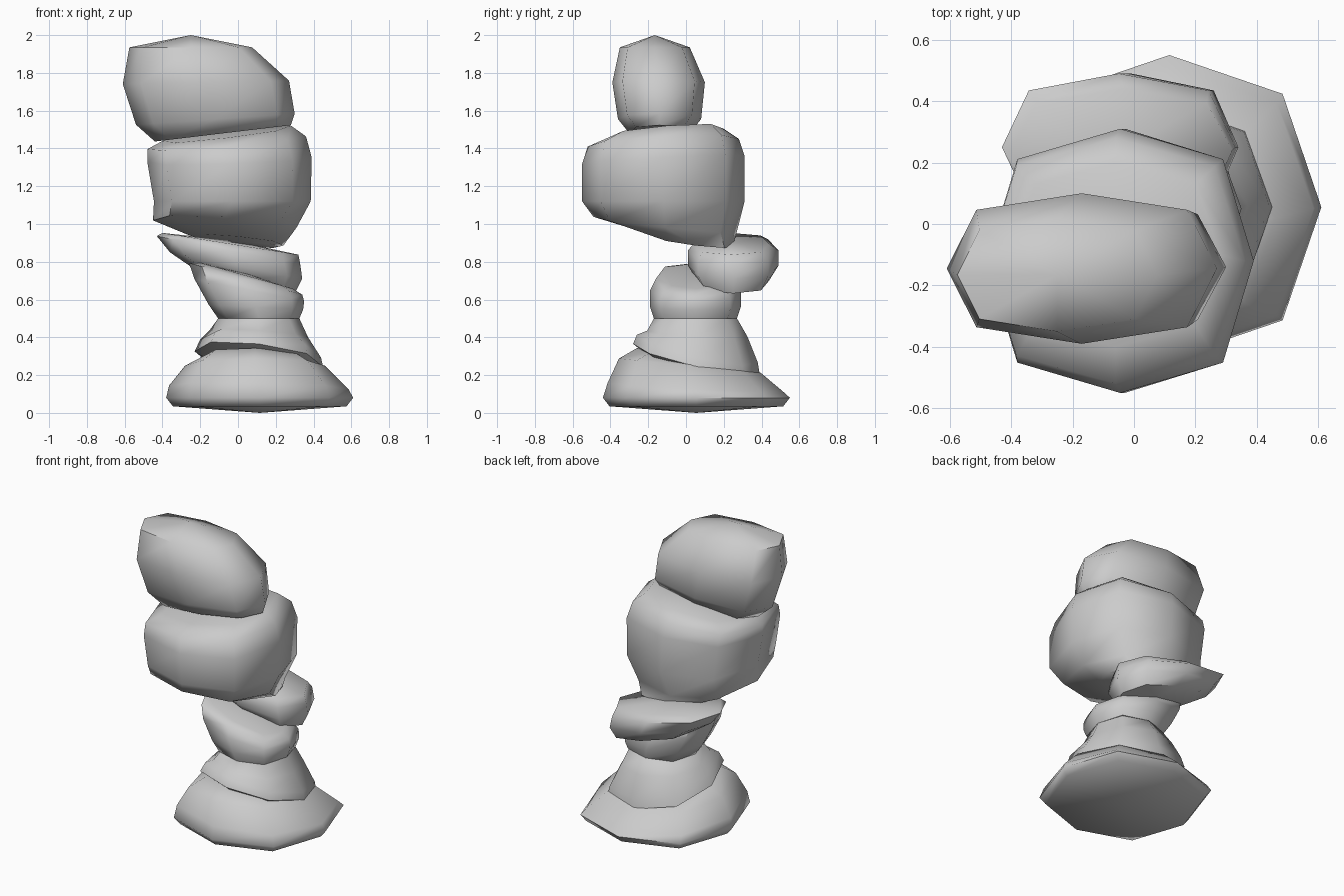
import bpy, bmesh, math

SIDES = 8


def stone(name, rings, bulge=(0.0, 0.0), diag=0.77):
    """Loft octagonal rings (cx, cy, z, rx, ry, slope_x, slope_y) closed by poles."""
    bm = bmesh.new()
    loops = []
    for cx, cy, z, rx, ry, sx, sy in rings:
        loop = []
        for i in range(SIDES):
            a = i * math.tau / SIDES
            k = diag / math.cos(math.pi / 4) if i % 2 else 1.0  # squared-off corners
            dx, dy = rx * k * math.cos(a), ry * k * math.sin(a)
            loop.append(bm.verts.new((cx + dx, cy + dy, z + sx * dx + sy * dy)))
        loops.append(loop)
    for low, high in zip(loops, loops[1:]):
        for i in range(SIDES):
            j = (i + 1) % SIDES
            bm.faces.new((low[i], low[j], high[j], high[i]))
    for loop, ring, dz in ((loops[0], rings[0], -bulge[0]), (loops[-1], rings[-1], bulge[1])):
        pole = bm.verts.new((ring[0], ring[1], ring[2] + dz))
        for i in range(SIDES):
            bm.faces.new((loop[i], loop[(i + 1) % SIDES], pole))
    bmesh.ops.recalc_face_normals(bm, faces=bm.faces)
    mesh = bpy.data.meshes.new(name)
    bm.to_mesh(mesh)
    bm.free()
    ob = bpy.data.objects.new(name, mesh)
    bpy.context.collection.objects.link(ob)
    bpy.ops.object.select_all(action='DESELECT')
    ob.select_set(True)
    bpy.context.view_layer.objects.active = ob
    bpy.ops.object.shade_smooth_by_angle(angle=math.radians(60))
    return ob


# wide base stone
stone("base_stone", [
    (0.115, 0.055, 0.035, 0.46, 0.46, 0, 0),
    (0.115, 0.055, 0.08, 0.495, 0.495, 0, 0),
    (0.11, 0.05, 0.135, 0.475, 0.465, -0.02, -0.05),
    (0.09, 0.02, 0.25, 0.37, 0.375, 0, -0.10),
    (0.09, 0.03, 0.285, 0.28, 0.29, -0.03, -0.20),
], (0.035, 0.01), 0.745)

# tapering stone
stone("taper_stone", [
    (0.11, 0.055, 0.265, 0.30, 0.30, -0.12, -0.24),
    (0.11, 0.055, 0.285, 0.34, 0.335, -0.12, -0.24),
    (0.12, 0.06, 0.34, 0.32, 0.32, -0.15, -0.23),
    (0.11, 0.06, 0.42, 0.26, 0.265, -0.07, -0.06),
    (0.11, 0.05, 0.50, 0.215, 0.22, 0, 0),
], diag=0.745)

# slanted cup-shaped stone
stone("slanted_stone", [
    (0.11, 0.05, 0.50, 0.215, 0.22, 0, 0),
    (0.095, 0.05, 0.56, 0.25, 0.24, -0.05, 0),
    (0.06, 0.05, 0.65, 0.29, 0.24, -0.20, 0),
    (0.04, 0.05, 0.71, 0.30, 0.21, -0.28, 0),
    (0.05, 0.05, 0.725, 0.24, 0.16, -0.28, 0),
], (0.0, 0.01))

# thin slab set towards the back
stone("slab_stone", [
    (0.03, 0.25, 0.70, 0.27, 0.19, -0.25, 0),
    (-0.01, 0.25, 0.78, 0.35, 0.24, -0.20, 0),
    (-0.05, 0.25, 0.86, 0.38, 0.24, -0.20, 0),
    (-0.04, 0.24, 0.895, 0.36, 0.20, -0.16, 0),
], (0.01, 0.02))

# large boulder
stone("large_stone", [
    (0.0, 0.05, 0.91, 0.24, 0.20, -0.10, -0.12),
    (-0.07, -0.11, 1.00, 0.38, 0.38, -0.05, -0.10),
    (-0.03, -0.12, 1.12, 0.415, 0.43, 0, 0),
    (-0.045, -0.12, 1.34, 0.435, 0.43, 0.03, 0.05),
    (-0.06, -0.12, 1.43, 0.42, 0.40, 0.08, 0.05),
    (-0.06, -0.10, 1.48, 0.34, 0.30, 0.12, 0.08),
], (0.0, 0.01))

# top stone
stone("top_stone", [
    (-0.08, -0.14, 1.48, 0.36, 0.16, 0.12, 0),
    (-0.12, -0.14, 1.555, 0.42, 0.22, 0.07, 0),
    (-0.17, -0.145, 1.75, 0.44, 0.245, 0.02, 0),
    (-0.25, -0.165, 1.935, 0.325, 0.185, 0, 0),
], (0.0, 0.065), 0.78)
